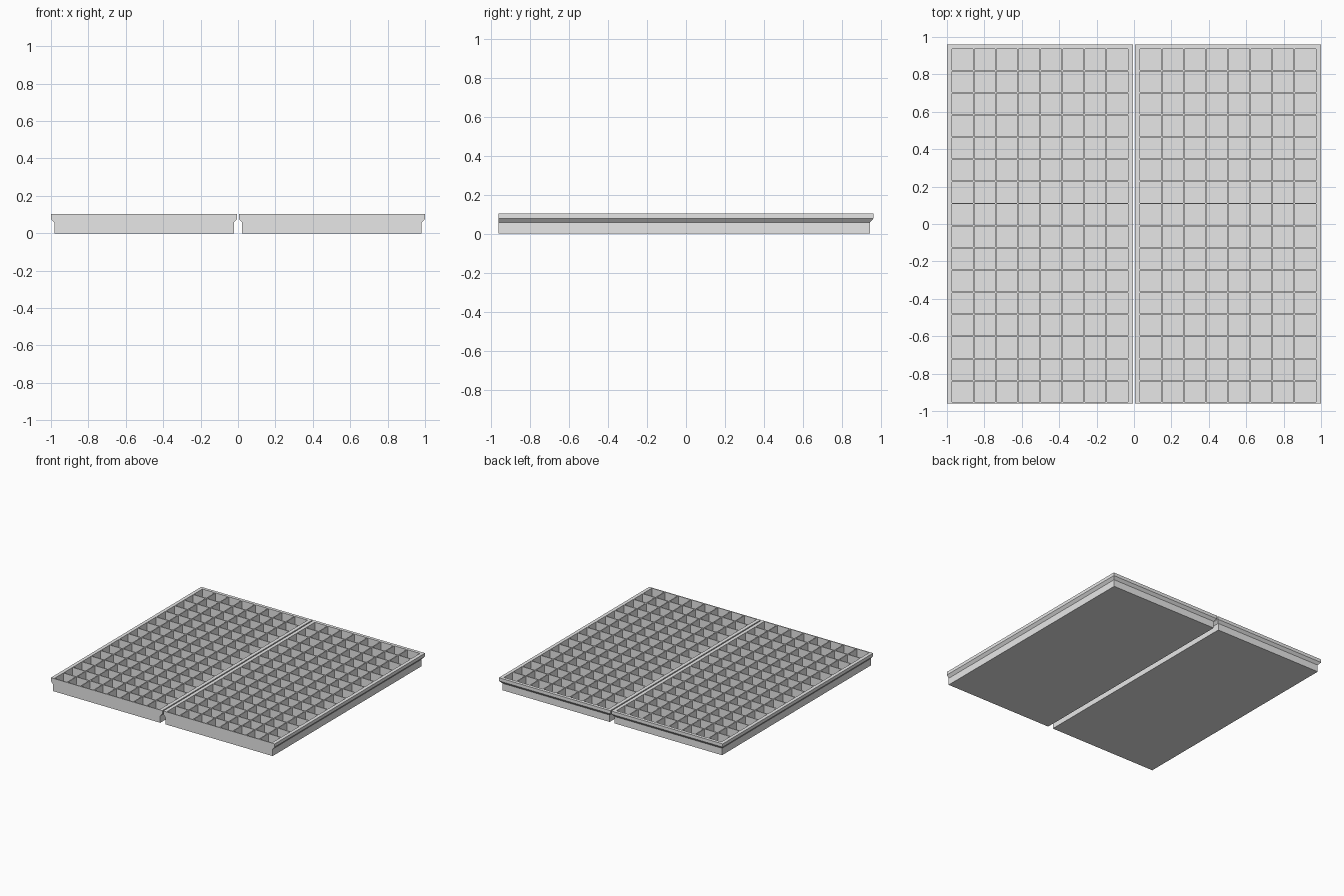
import bpy
import bmesh

if "Cube" in bpy.data.objects:
    bpy.data.objects.remove(bpy.data.objects["Cube"])

# Main dimensions
COLS, ROWS = 8, 16
PITCH, WALL, LIP = 0.1184, 0.008, 0.018
HEIGHT, FLOOR = 0.103, 0.01
LIP_UNDER, BODY_TOP = 0.077, 0.056
X_IN, X_OUT = 0.0045, 1.0
Y_FRONT, Y_BACK = -0.96, 0.96

grey = bpy.data.materials.new("plain_grey")
grey.diffuse_color = (0.8, 0.8, 0.8, 1.0)
grey.use_nodes = True
grey.node_tree.nodes["Principled BSDF"].inputs["Base Color"].default_value = grey.diffuse_color


def grid_lines(start, end, first, count):
    """Outer edge, then both edges of every pocket, then outer edge."""
    lines = [start]
    for i in range(count):
        lines += [first + i * PITCH, first + (i + 1) * PITCH - WALL]
    return lines + [end]


def build_tray(name, x0, x1):
    bm = bmesh.new()
    margin = (x1 - x0 - COLS * PITCH + WALL) / 2
    xs = grid_lines(x0, x1, x0 + margin, COLS)
    ys = grid_lines(Y_FRONT, Y_BACK, Y_FRONT + WALL, ROWS)
    nx, ny = len(xs), len(ys)
    top = [[bm.verts.new((x, y, HEIGHT)) for y in ys] for x in xs]

    # Top webs, with a sunken pocket in every odd cell
    for i in range(nx - 1):
        for j in range(ny - 1):
            rim = [top[i][j], top[i + 1][j], top[i + 1][j + 1], top[i][j + 1]]
            if i % 2 and j % 2:
                low = [bm.verts.new((v.co.x, v.co.y, FLOOR)) for v in rim]
                bm.faces.new(low)
                for k in range(4):
                    n = (k + 1) % 4
                    bm.faces.new((rim[k], rim[n], low[n], low[k]))
            else:
                bm.faces.new(rim)

    # Outer wall: lip on both sides and the back, flush at the front
    loop = ([top[i][0] for i in range(nx)]
            + [top[-1][j] for j in range(1, ny)]
            + [top[i][-1] for i in range(nx - 2, -1, -1)]
            + [top[0][j] for j in range(ny - 2, 0, -1)])
    for z, inset in ((LIP_UNDER, 0), (BODY_TOP, LIP), (0, LIP)):
        ring = []
        for v in loop:
            x = min(max(v.co.x, x0 + inset), x1 - inset)
            y = min(v.co.y, Y_BACK - inset)
            ring.append(bm.verts.new((x, y, z)))
        for k in range(len(loop)):
            n = (k + 1) % len(loop)
            bm.faces.new((loop[k], ring[k], ring[n], loop[n]))
        loop = ring

    # Flat underside
    bm.faces.new(loop[::-1])
    bmesh.ops.recalc_face_normals(bm, faces=bm.faces)

    mesh = bpy.data.meshes.new(name)
    bm.to_mesh(mesh)
    bm.free()
    mesh.materials.append(grey)
    bpy.context.collection.objects.link(bpy.data.objects.new(name, mesh))


build_tray("left_tray", -X_OUT, -X_IN)
build_tray("right_tray", X_IN, X_OUT)
